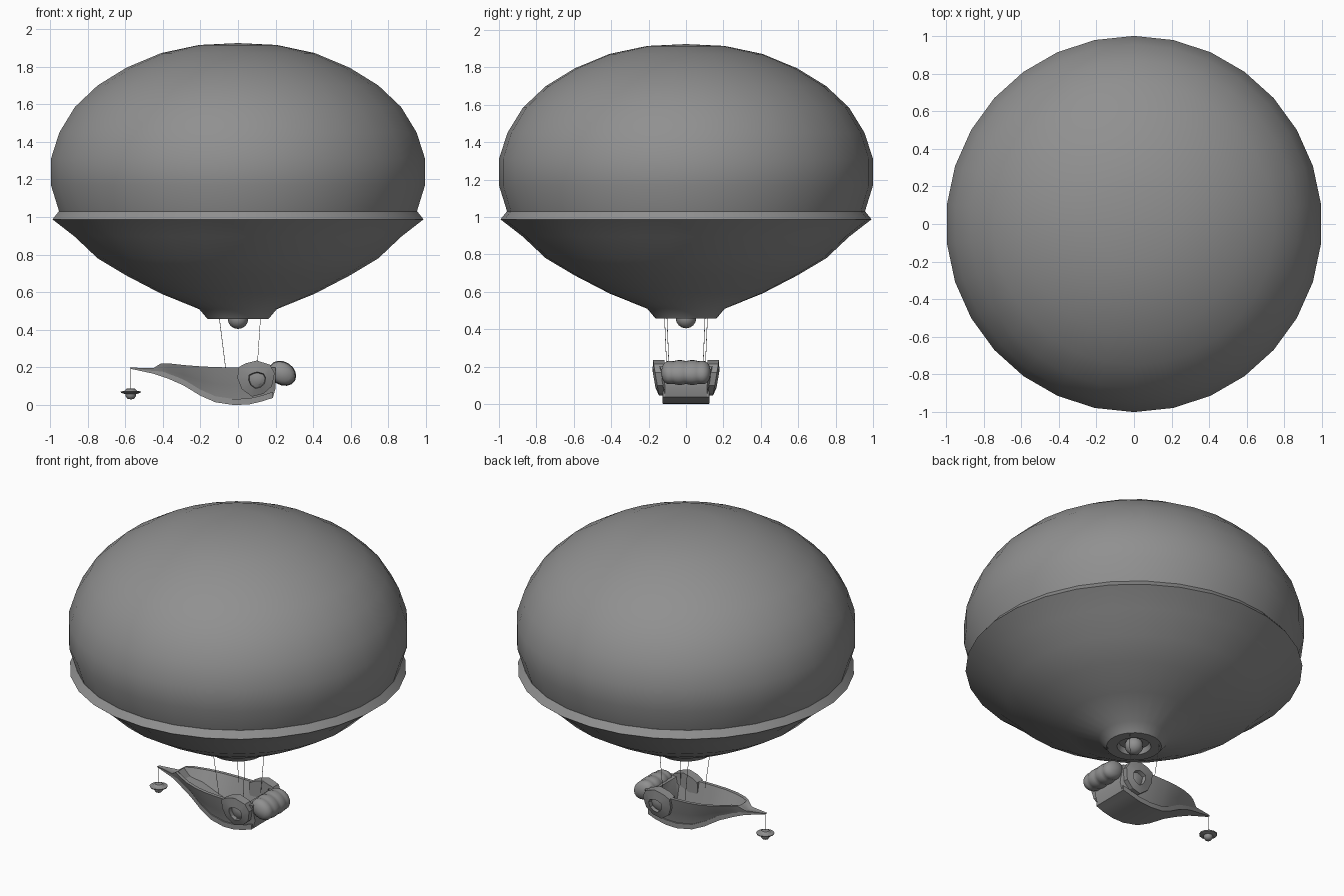
import bpy, bmesh
from math import sin, cos, pi, radians
from mathutils import Matrix, Vector

if "Cube" in bpy.data.objects:
    bpy.data.objects.remove(bpy.data.objects["Cube"])

grey = bpy.data.materials.new("dark_grey")
grey.diffuse_color = (.28, .28, .28, 1)
grey.use_nodes = True
grey.node_tree.nodes["Principled BSDF"].inputs["Base Color"].default_value = grey.diffuse_color


def finish(name, bm, angle=30):
    bmesh.ops.remove_doubles(bm, verts=bm.verts, dist=1e-5)
    bmesh.ops.recalc_face_normals(bm, faces=bm.faces)
    me = bpy.data.meshes.new(name)
    bm.to_mesh(me)
    bm.free()
    me.materials.append(grey)
    ob = bpy.data.objects.new(name, me)
    bpy.context.collection.objects.link(ob)
    bpy.ops.object.select_all(action='DESELECT')
    ob.select_set(True)
    bpy.context.view_layer.objects.active = ob
    bpy.ops.object.shade_smooth_by_angle(angle=radians(angle))
    return ob


def loft(bm, rings):
    loops = [[bm.verts.new(p) for p in r] for r in rings]
    n = len(loops[0])
    for a, b in zip(loops, loops[1:]):
        for i in range(n):
            j = (i + 1) % n
            bm.faces.new((a[i], a[j], b[j], b[i]))
    return loops


def lathe(name, profile, sides, matrix=Matrix(), angle=30):
    # revolve (radius, height) pairs about z
    bm = bmesh.new()
    rings = [[matrix @ Vector((r * cos(pi / 2 + 2 * pi * i / sides),
                               r * sin(pi / 2 + 2 * pi * i / sides), z))
              for i in range(sides)] for r, z in profile]
    loft(bm, rings)
    bmesh.ops.dissolve_degenerate(bm, dist=1e-6, edges=bm.edges)
    return finish(name, bm, angle)


def capped_loft(name, rings, angle=35):
    bm = bmesh.new()
    loops = loft(bm, rings)
    bm.faces.new(loops[0])
    bm.faces.new(loops[-1])
    return finish(name, bm, angle)


def rod(name, a, b, r=0.0015):
    a, b = Vector(a), Vector(b)
    m = Matrix.Translation(a) @ (b - a).to_track_quat('Z', 'Y').to_matrix().to_4x4()
    length = (b - a).length
    return lathe(name, [(0, 0), (r, 0), (r, length), (0, length)], 6, m)


# balloon: upper dome, lower skirt with rim and mouth
lathe("balloon_dome", [(0, 1.925), (.207, 1.915), (.41, 1.872), (.595, 1.795), (.75, 1.70),
                       (.872, 1.585), (.955, 1.45), (1, 1.31), (1, 1.17), (.955, 1.025)], 30)
lathe("balloon_skirt", [(.94, 1.03), (.958, 1.03), (.992, .988), (.872, .895), (.75, .78),
                        (.595, .688), (.41, .592), (.207, .51), (.162, .457),
                        (.10, .457), (.09, .49), (0, .49)], 30)

# burner ball under the mouth
lathe("burner_ball", [(.055 * sin(pi * i / 8), .46 - .055 * cos(pi * i / 8)) for i in range(9)], 12,
      angle=60)

# suspension ropes
for s in (-1, 1):
    rod("bow_rope", (-.10, .115 * s, .47), (-.065, .103 * s, .19))
    rod("stern_rope", (.12, .102 * s, .47), (.10, .09 * s, .17))

# boat hull: x, keel z, rim z, keel half width, rim half width, floor z
stations = [(-.575, .194, .200, .006, .008, .199),
            (-.45, .167, .196, .026, .034, .195),
            (-.41, .154, .222, .036, .055, .220),
            (-.37, .140, .222, .045, .080, .170),
            (-.29, .105, .213, .062, .118, .150),
            (-.20, .050, .206, .082, .143, .100),
            (-.12, .015, .202, .098, .153, .060),
            (-.02, .000, .200, .110, .157, .040),
            (.06, .004, .200, .114, .155, .045),
            (.13, .020, .200, .114, .148, .065),
            (.15, .027, .200, .114, .145, .198),
            (.185, .038, .200, .112, .140, .198),
            (.20, .090, .200, .112, .138, .198)]
rings = []
for x, zb, zt, wb, wt, zf in stations:
    k = (zt - zb) * .2
    w = min(.022, wt * .35)
    half = [(wb, zb), (wb + .1 * (wt - wb), zb + k),
            (wb + .55 * (wt - wb), zb + k + .4 * (zt - zb - k)),
            (wt, zt), (wt - w, zt), (min(wb, wt - w) * .85, zf)]
    rings.append([(x, y, z) for y, z in half] + [(x, -y, z) for y, z in reversed(half)])
capped_loft("boat_hull", rings)

# keel band along the bottom, running out to the prow
rings = []
for x, zb, zt, wb, wt, zf in stations[:-1]:
    h = min(.032, (zt - zb) * .8)
    w = wb + .012 * min(1, wt / .1)
    rings.append([(x, w, zb), (x, w, zb + h), (x, -w, zb + h), (x, -w, zb)])
capped_loft("keel_band", rings)

# curled scroll on each side: plate leaning outward with a recessed oval eye
outline = [(0, .2), (.04, .222), (.1, .237), (.17, .215), (.195, .17), (.18, .1),
           (.135, .06), (.075, .045), (.02, .085), (-.002, .14)]
cx, cz = .107, .125


def scroll_ring(scale, lift, side, base=None):
    ring = []
    for x, z in outline:
        x, z = cx + (x - cx) * scale, cz + (z - cz) * scale
        y = base if base is not None else .145 + .17 * (z - .05) + lift
        ring.append((x, y * side, z))
    return ring


for s in (-1, 1):
    capped_loft("side_scroll", [scroll_ring(1, 0, s, .115), scroll_ring(1, 0, s),
                                scroll_ring(.46, .012, s), scroll_ring(.42, -.012, s),
                                scroll_ring(.2, -.004, s)], 25)

# padded roll at the stern, four soft bulges wide
pad = []
n = 24
for i in range(n + 1):
    t = i / n
    r = .92 + .08 * abs(sin(4 * pi * t))
    pad.append((r * max(0, 1 - abs(2 * t - 1) ** 6) ** .5, -.135 + .27 * t))
m = (Matrix.Translation((.236, 0, .169)) @ Matrix.Rotation(radians(32), 4, 'Y') @
     Matrix.Diagonal((.078, 1, .062, 1)) @ Matrix.Rotation(radians(90), 4, 'X'))
lathe("stern_roll", pad, 16, m, 50)

# hanging lantern at the prow
m = Matrix.Translation((-.57, 0, 0))
rod("lantern_cord", (-.57, 0, .198), (-.57, 0, .08))
lathe("lantern_cap", [(0, .089), (.022, .087), (.034, .076), (.054, .072), (.052, .066),
                      (.035, .060), (0, .060)], 12, m)
lathe("lantern_glass", [(0, .062), (.028, .060), (.028, .048), (.018, .034), (0, .030)], 12, m, 50)
